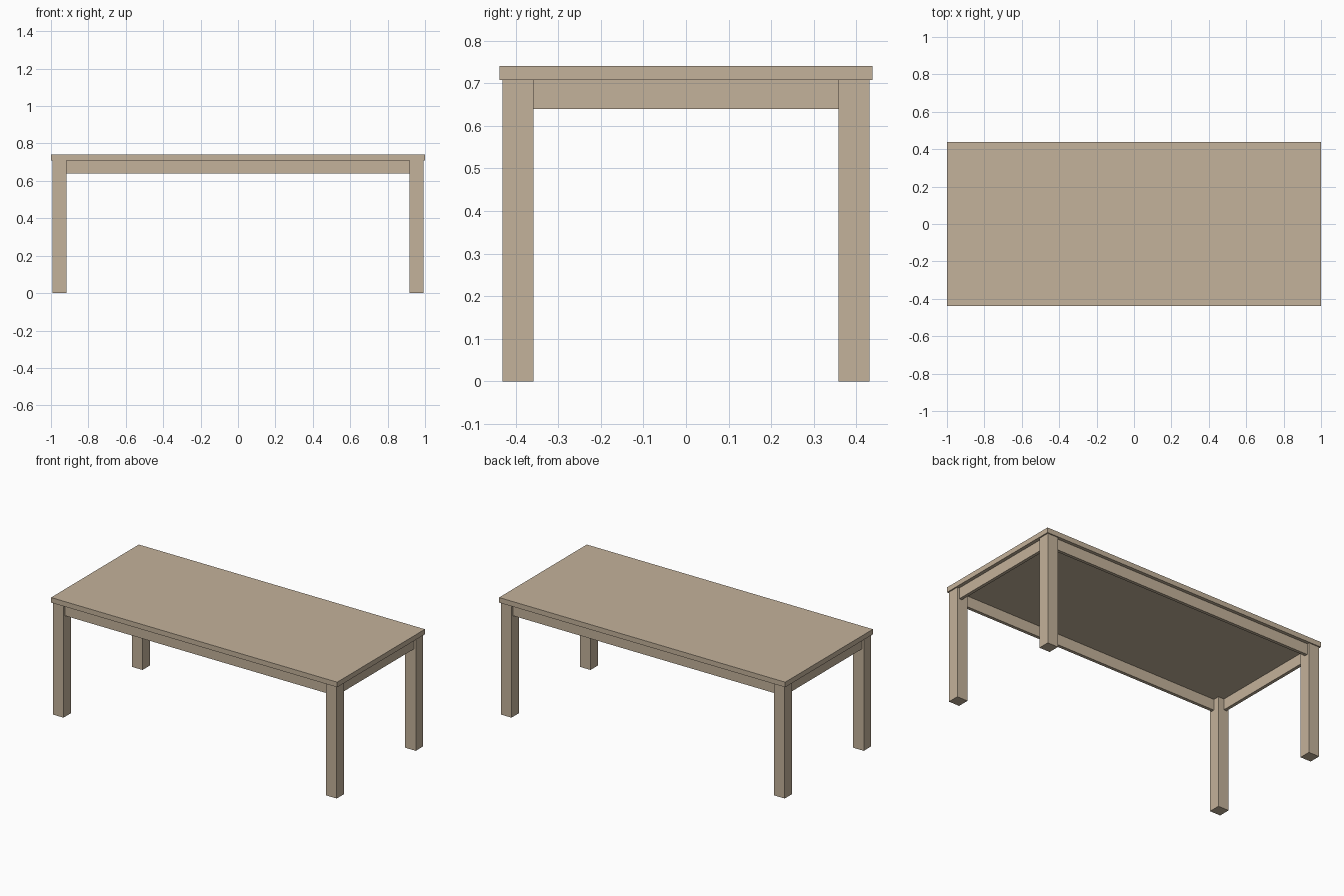
import bpy

if "Cube" in bpy.data.objects:
    bpy.data.objects.remove(bpy.data.objects["Cube"])

HX, HY = 1.0, 0.438            # tabletop half sizes
TOP, UNDER, APRON = 0.74, 0.708, 0.639
LX0, LX1 = 0.918, 0.992        # leg inner/outer in x
LY0, LY1 = 0.358, 0.431        # leg inner/outer in y
INSET, THICK = 0.014, 0.02     # apron set back from leg face, board thickness

wood = bpy.data.materials.new("light wood")
wood.diffuse_color = (0.55, 0.445, 0.325, 1)
wood.use_nodes = True
wood.node_tree.nodes["Principled BSDF"].inputs["Base Color"].default_value = wood.diffuse_color


def box(name, x0, x1, y0, y1, z0, z1):
    bpy.ops.mesh.primitive_cube_add(
        size=1, location=((x0 + x1) / 2, (y0 + y1) / 2, (z0 + z1) / 2))
    ob = bpy.context.object
    ob.name = name
    ob.scale = (abs(x1 - x0), abs(y1 - y0), z1 - z0)
    bpy.ops.object.transform_apply(location=False, rotation=False, scale=True)
    ob.data.materials.append(wood)


# tabletop
box("tabletop", -HX, HX, -HY, HY, UNDER, TOP)

# four square legs
for sx, side in ((-1, "left"), (1, "right")):
    for sy, end in ((-1, "front"), (1, "back")):
        box(f"{end}_{side}_leg", sx * LX0, sx * LX1, sy * LY0, sy * LY1, 0, UNDER)

# apron boards between the legs
for s, long_name, short_name in ((-1, "front", "left"), (1, "back", "right")):
    oy, ox = LY1 - INSET, LX1 - INSET
    box(f"{long_name}_apron", -LX0, LX0, s * (oy - THICK), s * oy, APRON, UNDER)
    box(f"{short_name}_apron", s * (ox - THICK), s * ox, -LY0, LY0, APRON, UNDER)
